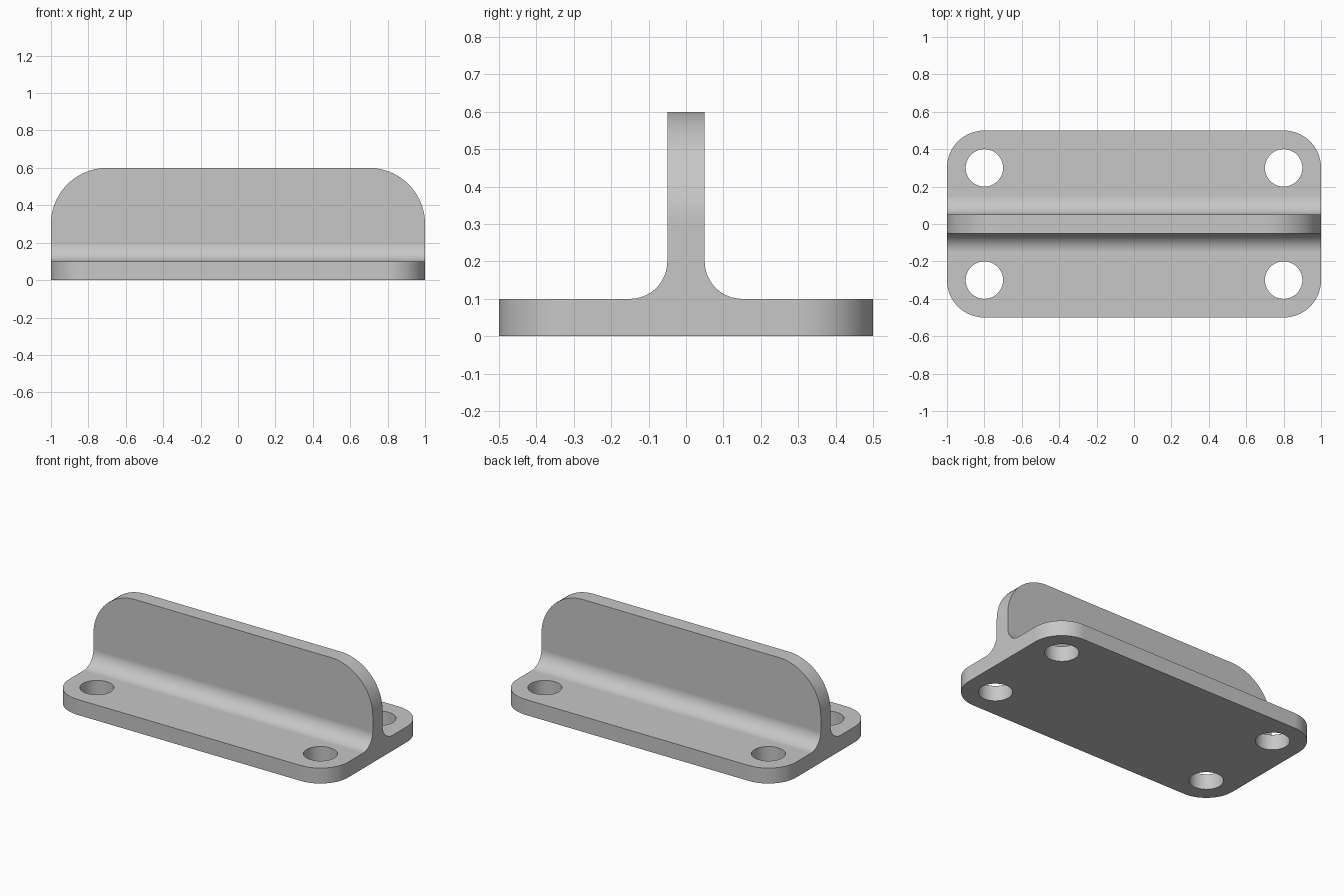
import bpy, bmesh, math
from mathutils import Vector

default = bpy.data.objects.get("Cube")
if default:
    bpy.data.objects.remove(default, do_unlink=True)

grey = bpy.data.materials.new("plain_grey")
grey.use_nodes = True
colour = (0.57, 0.57, 0.57, 1)
grey.diffuse_color = colour
grey.node_tree.nodes["Principled BSDF"].inputs["Base Color"].default_value = colour


def rounded(corners, steps=20):
    """Outline of a right-angled polygon given as (a, b, corner radius)."""
    out = []
    for i, (a, b, r) in enumerate(corners):
        p = Vector((a, b))
        if r == 0:
            out.append(p)
            continue
        u = (Vector(corners[i - 1][:2]) - p).normalized()
        v = (Vector(corners[(i + 1) % len(corners)][:2]) - p).normalized()
        for k in range(steps + 1):
            t = math.pi / 2 * k / steps
            out.append(p + r * (u + v - v * math.cos(t) - u * math.sin(t)))
    return out


def prism(name, outline, place, sweep):
    """Solid made by sweeping an outline placed in space by a function."""
    bm = bmesh.new()
    face = bm.faces.new([bm.verts.new(place(*p)) for p in outline])
    swept = bmesh.ops.extrude_face_region(bm, geom=[face])["geom"]
    verts = [g for g in swept if isinstance(g, bmesh.types.BMVert)]
    bmesh.ops.translate(bm, vec=sweep, verts=verts)
    bmesh.ops.recalc_face_normals(bm, faces=bm.faces[:])
    mesh = bpy.data.meshes.new(name)
    bm.to_mesh(mesh)
    bm.free()
    mesh.materials.append(grey)
    obj = bpy.data.objects.new(name, mesh)
    bpy.context.collection.objects.link(obj)
    return obj


def cut(target, tool, operation):
    """Apply a boolean and remove the tool."""
    bpy.ops.object.select_all(action='DESELECT')
    bpy.context.view_layer.objects.active = target
    target.select_set(True)
    mod = target.modifiers.new("cut", 'BOOLEAN')
    mod.operation, mod.solver, mod.object = operation, 'EXACT', tool
    bpy.ops.object.modifier_apply(modifier=mod.name)
    bpy.data.objects.remove(tool, do_unlink=True)


# T section with filleted inner corners, swept along the length
section = [(-0.5, 0, 0), (0.5, 0, 0), (0.5, 0.1, 0), (0.05, 0.1, 0.1),
           (0.05, 0.6, 0), (-0.05, 0.6, 0), (-0.05, 0.1, 0.1), (-0.5, 0.1, 0)]
bracket = prism("flanged_bracket", rounded(section),
                lambda y, z: (-1, y, z), (2, 0, 0))

# Rounded top corners of the upright fin
fin = [(-1, -0.2, 0), (1, -0.2, 0), (1, 0.6, 0.3), (-1, 0.6, 0.3)]
cut(bracket, prism("fin_outline", rounded(fin),
                   lambda x, z: (x, -1, z), (0, 2, 0)), 'INTERSECT')

# Rounded corners of the base plate
plate = [(-1, -0.5, 0.2), (1, -0.5, 0.2), (1, 0.5, 0.2), (-1, 0.5, 0.2)]
cut(bracket, prism("plate_outline", rounded(plate),
                   lambda x, y: (x, y, -0.5), (0, 0, 2)), 'INTERSECT')

# Four bolt holes
for sx in (-1, 1):
    for sy in (-1, 1):
        bpy.ops.mesh.primitive_cylinder_add(
            vertices=64, radius=0.1, depth=0.6, location=(0.8 * sx, 0.3 * sy, 0))
        cut(bracket, bpy.context.object, 'DIFFERENCE')

# Clean up, then smooth the curved faces while the flat ones stay flat
bm = bmesh.new()
bm.from_mesh(bracket.data)
bmesh.ops.remove_doubles(bm, verts=bm.verts[:], dist=0.0001)
for f in bm.faces:
    f.material_index = 0
bm.to_mesh(bracket.data)
bm.free()
bracket.data.materials.clear()
bracket.data.materials.append(grey)
bpy.ops.object.select_all(action='DESELECT')
bracket.select_set(True)
bpy.context.view_layer.objects.active = bracket
bpy.ops.object.shade_smooth_by_angle(angle=math.radians(30))
weighted = bracket.modifiers.new("flat_face_normals", 'WEIGHTED_NORMAL')
weighted.keep_sharp = True
